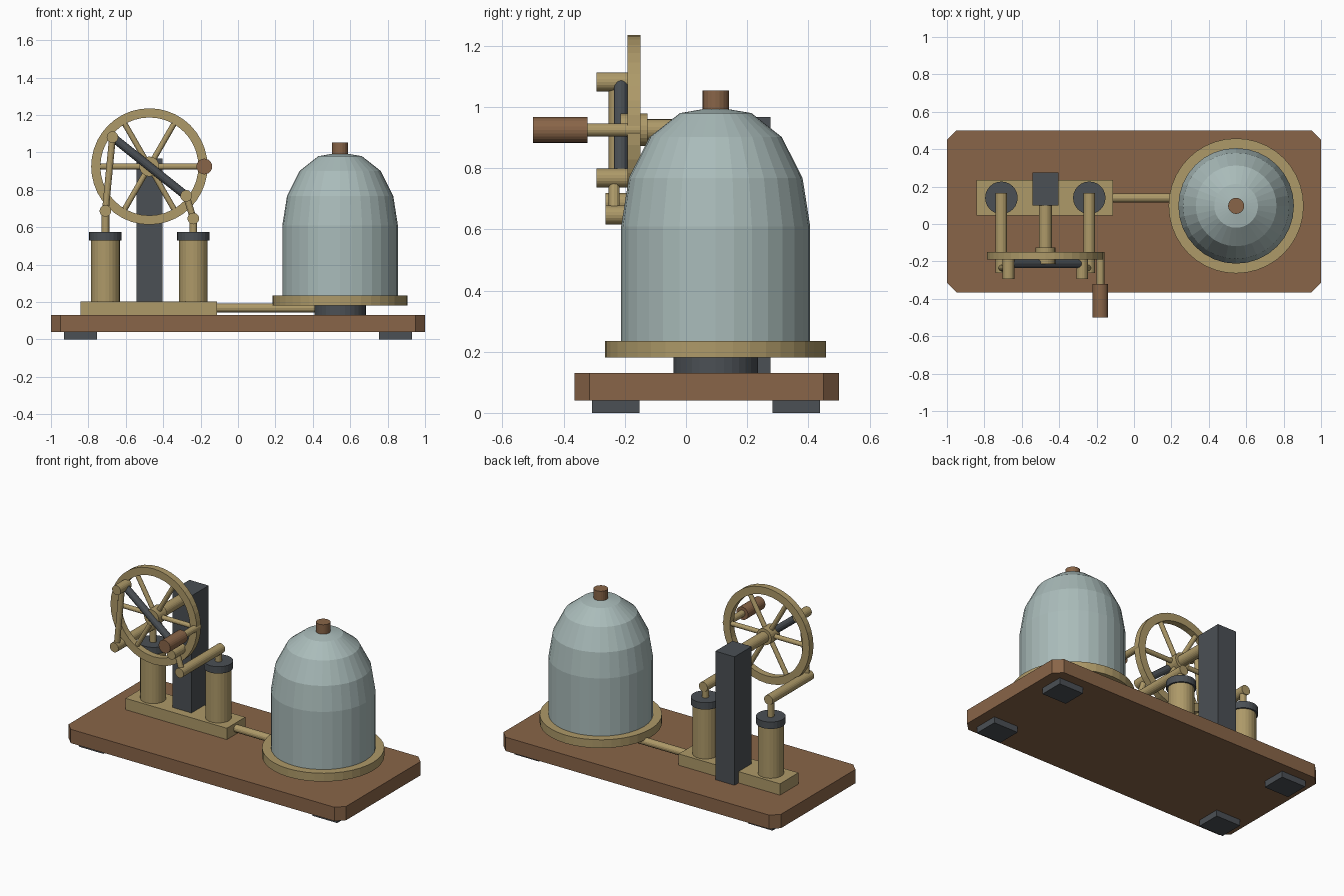
import bpy, bmesh, math
from mathutils import Vector, Matrix

if "Cube" in bpy.data.objects:
    bpy.data.objects.remove(bpy.data.objects["Cube"])


def material(name, r, g, b):
    m = bpy.data.materials.new(name)
    m.diffuse_color = (r, g, b, 1)
    m.use_nodes = True
    m.node_tree.nodes["Principled BSDF"].inputs["Base Color"].default_value = m.diffuse_color
    return m


BRASS = material("brass", 0.42, 0.32, 0.14)
WOOD = material("wood", 0.25, 0.13, 0.065)
IRON = material("iron", 0.07, 0.08, 0.09)
GLASS = material("glass", 0.40, 0.50, 0.49)


def finish(name, bm, mat):
    bmesh.ops.recalc_face_normals(bm, faces=bm.faces)
    me = bpy.data.meshes.new(name)
    bm.to_mesh(me)
    bm.free()
    me.materials.append(mat)
    ob = bpy.data.objects.new(name, me)
    bpy.context.collection.objects.link(ob)
    return ob


def box(name, x, y, z, mat, chamfer=0):
    """Box from (min, max) ranges, with optional chamfered upright edges."""
    bm = bmesh.new()
    bmesh.ops.create_cube(bm, size=1)
    for v in bm.verts:
        v.co = Vector(r[0] + (c + 0.5) * (r[1] - r[0]) for c, r in zip(v.co, (x, y, z)))
    if chamfer:
        upright = [e for e in bm.edges if abs(e.verts[0].co.z - e.verts[1].co.z) > 1e-4]
        bmesh.ops.bevel(bm, geom=upright, offset=chamfer, segments=1, affect='EDGES')
    return finish(name, bm, mat)


def rod(name, a, b, r, mat, n=24):
    """Cylinder between two points."""
    a, b = Vector(a), Vector(b)
    bm = bmesh.new()
    turn = (b - a).to_track_quat('Z', 'Y').to_matrix().to_4x4()
    bmesh.ops.create_cone(bm, cap_ends=True, segments=n, radius1=r, radius2=r,
                          depth=(b - a).length,
                          matrix=Matrix.Translation((a + b) / 2) @ turn)
    return finish(name, bm, mat)


def lathe(name, profile, centre, mat, n=24, rot=Matrix()):
    """Revolve a closed (radius, height) profile around z, then rotate and place."""
    bm = bmesh.new()
    verts = [bm.verts.new((r, 0, z)) for r, z in profile]
    edges = [bm.edges.new((verts[i - 1], verts[i])) for i in range(len(verts))]
    bmesh.ops.spin(bm, geom=verts + edges, cent=(0, 0, 0), axis=(0, 0, 1),
                   angle=math.tau, steps=n, use_duplicate=False)
    bmesh.ops.remove_doubles(bm, verts=bm.verts, dist=1e-5)
    bm.transform(Matrix.Translation(centre) @ rot)
    return finish(name, bm, mat)


# Wooden board and its four feet
box("base_board", (-1, 1), (-0.365, 0.5), (0.04, 0.13), WOOD, 0.05)
for sx in (-1, 1):
    for sy in (-1, 1):
        cx, cy = sx * 0.842, 0.065 + sy * 0.295
        box("foot", (cx - 0.088, cx + 0.088), (cy - 0.078, cy + 0.078), (0, 0.042), IRON)

# Pump block and wheel column
WX, WZ, PY = -0.474, 0.925, 0.14
box("pump_block", (-0.842, -0.112), (0.045, 0.235), (0.13, 0.204), BRASS)
box("column", (WX - 0.069, WX + 0.069), (0.10, 0.276), (0.13, 0.967), IRON)

# Flywheel: axle, hub, rim, spokes
rod("axle", (WX, 0.11, WZ), (WX, -0.2, WZ), 0.035, BRASS)
rod("hub", (WX, -0.126, WZ), (WX, -0.214, WZ), 0.053, BRASS)
lathe("wheel_rim", [(0.262, -0.021), (0.311, -0.021), (0.311, 0.021), (0.262, 0.021)],
      (WX, -0.17, WZ), BRASS, 40, Matrix.Rotation(math.pi / 2, 4, 'X'))
for i in range(6):
    a = i * math.pi / 3
    d = Vector((math.cos(a), 0, math.sin(a)))
    c = Vector((WX, -0.17, WZ))
    rod("spoke", c + d * 0.03, c + d * 0.275, 0.015, BRASS, 12)

# Turning handle
rod("handle_stem", (-0.18, -0.15, WZ), (-0.18, -0.34, WZ), 0.021, BRASS, 16)
rod("handle_grip", (-0.18, -0.322, WZ), (-0.18, -0.5, WZ), 0.042, WOOD)

# Crank bar across the wheel
rod("crank_bar", (WX - 0.197, -0.212, WZ + 0.157), (WX + 0.197, -0.212, WZ - 0.157),
    0.023, IRON, 12)

# Two pump cylinders with piston rod, crosshead, link and crank pin
for s, cross_z in ((-1, 0.688), (1, 0.647)):
    px = WX + s * 0.235
    pin = (WX + s * 0.197, WZ - s * 0.157)
    rod("pump_cylinder", (px, PY, 0.2), (px, PY, 0.54), 0.077, BRASS)
    rod("cylinder_cap", (px, PY, 0.53), (px, PY, 0.575), 0.087, IRON)
    rod("piston_rod", (px, PY, 0.57), (px, PY, cross_z), 0.021, BRASS, 16)
    rod("crosshead", (px, 0.165, cross_z), (px, -0.263, cross_z), 0.031, BRASS, 20)
    rod("link", (px, -0.235, cross_z), (pin[0], -0.235, pin[1]), 0.018, BRASS, 12)
    rod("crank_pin", (pin[0], -0.18, pin[1]), (pin[0], -0.293, pin[1]), 0.031, BRASS, 20)

# Air pipe from pump block to bell stand
rod("air_pipe", (-0.13, PY, 0.168), (0.46, PY, 0.168), 0.024, BRASS, 16)

# Bell jar on its plate
BX, BY = 0.546, 0.097
rod("plate_stand", (BX, BY, 0.13), (BX, BY, 0.19), 0.138, IRON, 32)
rod("plate", (BX, BY, 0.181), (BX, BY, 0.235), 0.361, BRASS, 40)
lathe("bell_jar", [(0, 0.235), (0.309, 0.235), (0.309, 0.61), (0.284, 0.768),
                   (0.216, 0.902), (0.117, 0.98), (0, 1.0)], (BX, BY, 0), GLASS, 32)
rod("bell_knob", (BX, BY, 0.985), (BX, BY, 1.054), 0.043, WOOD, 20)
